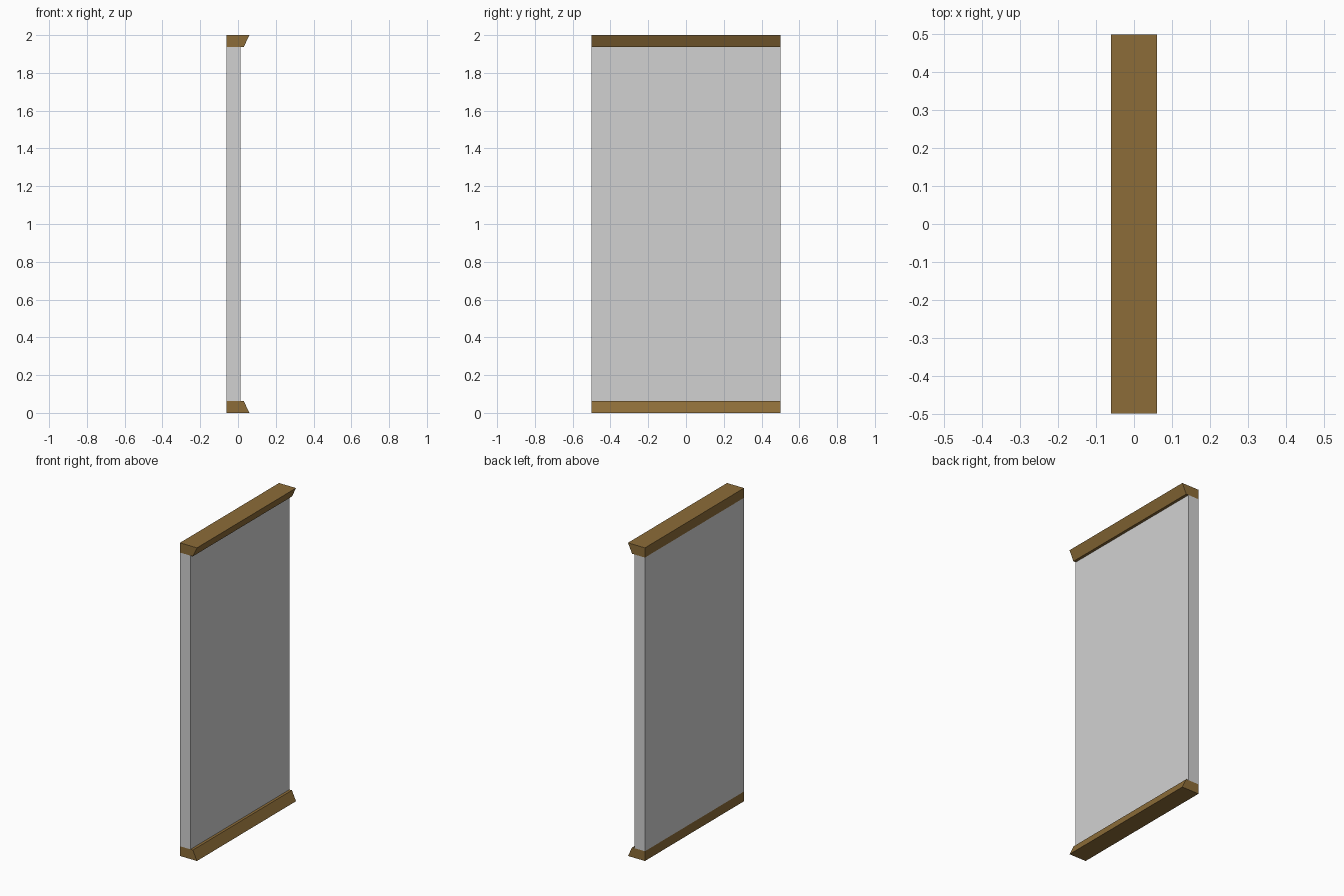
import bpy, bmesh

if "Cube" in bpy.data.objects:
    bpy.data.objects.remove(bpy.data.objects["Cube"])


def material(name, rgb):
    m = bpy.data.materials.new(name)
    m.diffuse_color = (*rgb, 1)
    m.use_nodes = True
    m.node_tree.nodes["Principled BSDF"].inputs["Base Color"].default_value = m.diffuse_color
    return m


grey = material("light_grey", (0.64, 0.64, 0.64))
brown = material("wood_brown", (0.265, 0.151, 0.04))


def extrude(name, profile, mat, half=0.5):
    """Extrude an x-z profile along y."""
    bm = bmesh.new()
    face = bm.faces.new([bm.verts.new((x, -half, z)) for x, z in profile])
    new = bmesh.ops.extrude_face_region(bm, geom=[face])["geom"]
    verts = [v for v in new if isinstance(v, bmesh.types.BMVert)]
    bmesh.ops.translate(bm, verts=verts, vec=(0, 2 * half, 0))
    bmesh.ops.recalc_face_normals(bm, faces=bm.faces)
    mesh = bpy.data.meshes.new(name)
    bm.to_mesh(mesh)
    bm.free()
    mesh.materials.append(mat)
    obj = bpy.data.objects.new(name, mesh)
    bpy.context.collection.objects.link(obj)


# Wooden trims: flat back, bevelled front, mirrored at the top
trim = [(-0.06, 0), (0.06, 0), (0.031, 0.062), (-0.06, 0.062)]
extrude("bottom_trim", trim, brown)
extrude("top_trim", [(x, 2 - z) for x, z in trim], brown)

# Plain wall panel between the trims
extrude("wall_panel", [(-0.06, 0.062), (0.014, 0.062),
                       (0.014, 1.938), (-0.06, 1.938)], grey)
